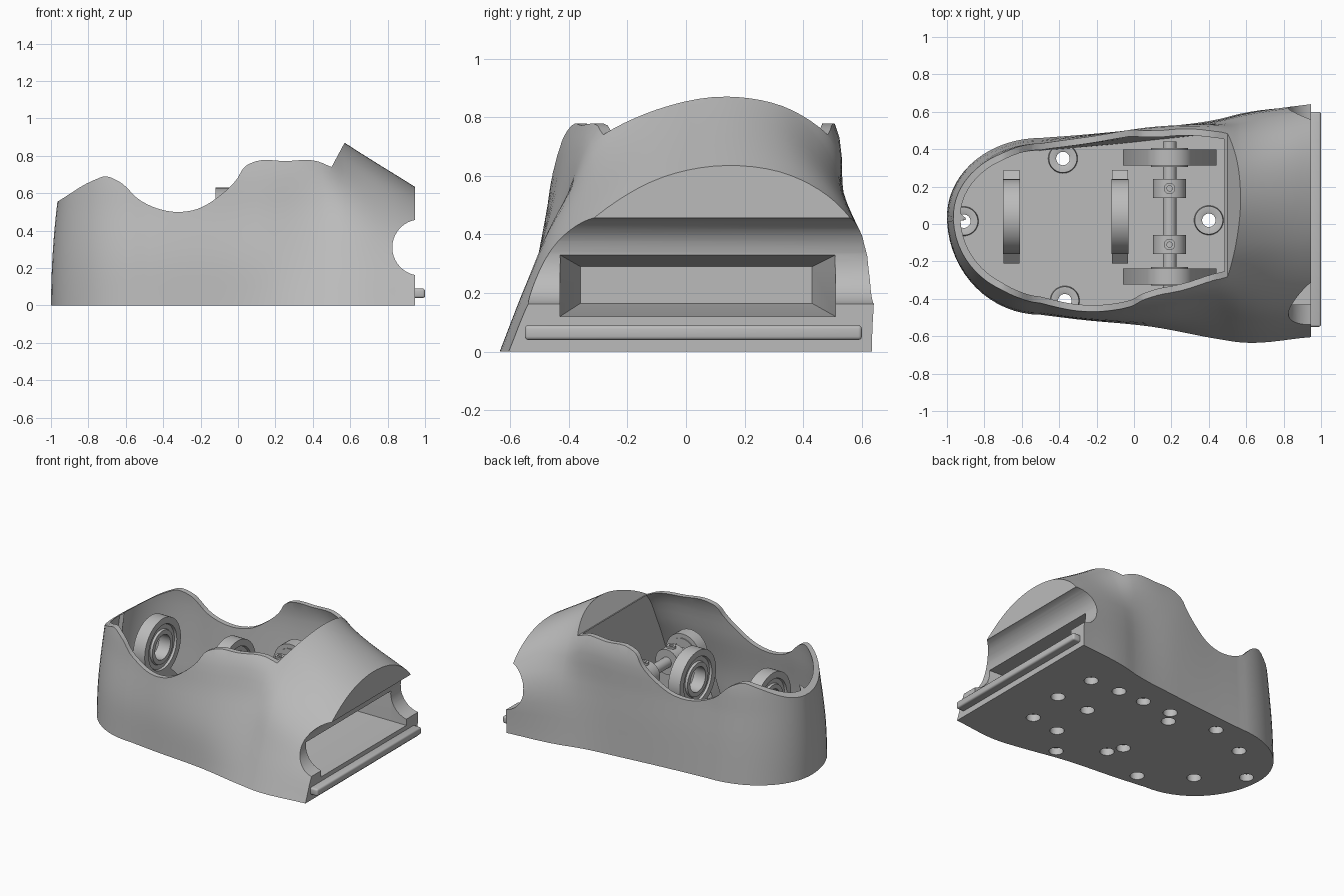
import bpy, bmesh, math
from mathutils import Vector, Matrix

if "Cube" in bpy.data.objects:
    bpy.data.objects.remove(bpy.data.objects["Cube"], do_unlink=True)

grey = bpy.data.materials.new("plain grey")
grey.use_nodes = True
grey.diffuse_color = (0.5, 0.5, 0.5, 1)
grey.node_tree.nodes["Principled BSDF"].inputs["Base Color"].default_value = (0.5, 0.5, 0.5, 1)


def finish(bm, name):
    """Turn a bmesh into a grey object."""
    bmesh.ops.recalc_face_normals(bm, faces=bm.faces)
    mesh = bpy.data.meshes.new(name)
    bm.to_mesh(mesh)
    bm.free()
    mesh.materials.append(grey)
    obj = bpy.data.objects.new(name, mesh)
    bpy.context.collection.objects.link(obj)
    return obj


def smooth(obj):
    bpy.ops.object.select_all(action='DESELECT')
    obj.select_set(True)
    bpy.context.view_layer.objects.active = obj
    bpy.ops.object.shade_smooth_by_angle(angle=math.radians(32))


def spline(points, steps, spacing):
    """Smooth curve through all points, with a given measure of spacing."""
    pts = [Vector(p) for p in points]
    gaps = [spacing(b - a) for a, b in zip(pts, pts[1:])]
    slopes = [(b - a) / g for a, b, g in zip(pts, pts[1:], gaps)]
    tangents = [slopes[0]]
    for i in range(1, len(gaps)):
        tangents.append((slopes[i - 1] * gaps[i] + slopes[i] * gaps[i - 1]) / (gaps[i] + gaps[i - 1]))
    tangents.append(slopes[-1])
    out = []
    for i, gap in enumerate(gaps):
        for k in range(steps):
            t = k / steps
            s = 1 - t
            out.append(pts[i] * ((1 + 2 * t) * s * s) + tangents[i] * (gap * t * s * s)
                       + pts[i + 1] * (t * t * (3 - 2 * t)) - tangents[i + 1] * (gap * t * t * s))
    return out + [pts[-1]]


def length(v):
    return v.length


def along_x(v):
    return v.x


def bridge(bm, a, b):
    for i in range(len(a)):
        j = (i + 1) % len(a)
        bm.faces.new((a[i], a[j], b[j], b[i]))


def loft(rings, name):
    """Skin closed rings and cap both ends."""
    bm = bmesh.new()
    rows = [[bm.verts.new(p) for p in ring] for ring in rings]
    for a, b in zip(rows, rows[1:]):
        bridge(bm, a, b)
    bm.faces.new(rows[0])
    bm.faces.new(rows[-1])
    return finish(bm, name)


def lathe(name, profile, centre, axis, sides=48):
    """Ring turned about an axis from a (radius, offset) outline."""
    turn = Vector((0, 0, 1)).rotation_difference(Vector(axis)).to_matrix()
    bm = bmesh.new()
    rows = []
    for k in range(sides):
        a = math.tau * k / sides
        rows.append([bm.verts.new(Vector(centre) + turn @ Vector((r * math.cos(a), r * math.sin(a), h)))
                     for r, h in profile])
    for k in range(sides):
        bridge(bm, rows[k], rows[(k + 1) % sides])
    smooth(finish(bm, name))


def tube(name, inner, outer, size, centre, axis):
    h = size / 2
    lathe(name, [(inner, -h), (inner, h), (outer, h), (outer, -h)], centre, axis)


def add_rod(bm, radius, size, matrix):
    bmesh.ops.create_cone(bm, cap_ends=True, segments=40, radius1=radius,
                          radius2=radius, depth=size, matrix=matrix)


def boolean(target, cutter, operation):
    mod = target.modifiers.new("cut", 'BOOLEAN')
    mod.operation, mod.solver, mod.object = operation, 'EXACT', cutter
    graph = bpy.context.evaluated_depsgraph_get()
    mesh = bpy.data.meshes.new_from_object(target.evaluated_get(graph))
    target.modifiers.clear()
    target.data = mesh
    bpy.data.objects.remove(cutter, do_unlink=True)


# Cross-sections (y, z) of the body from its round end to its mouth
sections = {
    -0.5: [(-.485, 0), (-.47, .25), (-.43, .5), (-.38, .77), (-.22, 1), (.02, 1.05),
           (.22, 1), (.4, .77), (.435, .45), (.46, 0)],
    -0.3: [(-.51, 0), (-.5, .25), (-.465, .5), (-.42, .77), (-.25, 1), (0, 1.05),
           (.25, 1), (.43, .77), (.46, .45), (.475, 0)],
    0.1: [(-.55, 0), (-.52, .25), (-.46, .5), (-.39, .77), (-.2, 1), (.1, 1.05),
          (.35, 1), (.5, .77), (.515, .45), (.515, 0)],
    0.45: [(-.615, 0), (-.52, .25), (-.42, .5), (-.29, .77), (-.1, .89), (.14, .95),
           (.34, .905), (.49, .77), (.54, .45), (.56, 0)],
    0.57: [(-.633, 0), (-.54, .24), (-.44, .47), (-.27, .695), (-.1, .81), (.14, .87),
           (.33, .825), (.47, .7), (.56, .45), (.59, 0)],
    0.945: [(-.605, 0), (-.53, .18), (-.43, .34), (-.27, .49), (-.08, .595), (.14, .635),
            (.36, .6), (.51, .51), (.615, .37), (.635, 0)],
}


def body_rings(inset=0.0, floor=0.0, x_max=2.0):
    curves = [spline([(x, y, z) for y, z in pts], 5, length) for x, pts in sections.items()]
    columns = [spline(column, 7, along_x) for column in zip(*curves)]
    rings = [list(r) for r in zip(*columns) if r[0].x < x_max]
    for ring in rings:
        for p in ring:
            p.z = max(p.z, floor)
            wall = 1 + max(0, 1 - 2 * p.z) if p.y > 0 else 1
            p.y -= wall * inset * max(-1, min(1, (p.y - 0.05) / 0.15))
    nose = []
    for k in range(16, 0, -1):
        a = math.radians(87) * k / 16
        t = math.sin(a)
        nose.append([Vector((p.x - (0.5 - inset) * t + 0.11 * p.z * p.z * t,
                             0.04 + (p.y - 0.04) * math.cos(a), p.z)) for p in rings[0]])
    return nose + rings


# Body: lofted hull trimmed to the wavy rim, then hollowed
body = loft(body_rings(), "body_shell")
rim = spline([(-1.1, .48), (-.965, .555), (-.77, .67), (-.71, .69), (-.64, .665), (-.52, .56),
              (-.42, .515), (-.33, .5), (-.22, .515), (-.1, .585), (-.01, .67), (.04, .745),
              (.1, .772), (.25, .772), (.42, .772), (.5, .74)], 5, length)
outline = [(p.x, p.y) for p in rim] + [(.57, .87), (.66, 1.04), (1.1, 1.04), (1.1, -.1), (-1.1, -.1)]
trim = loft([[(x, y, z) for x, z in outline] for y in (-1, 1)], "rim_trim")
boolean(body, trim, 'INTERSECT')
boolean(body, loft(body_rings(0.035, 0.06, 0.485), "cavity_cutter"), 'DIFFERENCE')

# Round groove across the mouth and the tapered slot inside it
bm = bmesh.new()
add_rod(bm, 0.15, 2, Matrix.Translation((0.975, 0, 0.31)) @ Matrix.Rotation(math.pi / 2, 4, 'X'))
boolean(body, finish(bm, "groove_cutter"), 'DIFFERENCE')


def slot_ring(x, y0, y1, z0, z1):
    return [(x, y0, z0), (x, y1, z0), (x, y1, z1), (x, y0, z1)]


slot = loft([slot_ring(1.05, -.43, .51, .12, .33), slot_ring(.83, -.43, .51, .12, .33),
             slot_ring(.55, -.36, .43, .165, .29)], "slot_cutter")
boolean(body, slot, 'DIFFERENCE')

# Screw holes under the base
bosses = [(-.38, .35), (-.91, .015), (.4, .02), (-.37, -.41)]
blind = [(.62, .32), (.4, .33), (.2, .33), (-.02, .33), (.65, .03), (.6, -.27), (.38, -.3),
         (.22, -.5), (-.03, -.3), (-.08, -.2), (-.08, .24), (-.66, .24), (-.66, -.2)]
bm = bmesh.new()
for spots, size in ((bosses, 0.3), (blind, 0.1)):
    for x, y in spots:
        add_rod(bm, 0.045, size, Matrix.Translation((x, y, 0)))
boolean(body, finish(bm, "hole_cutter"), 'DIFFERENCE')
smooth(body)

# Raised rings around the through holes
for x, y in bosses:
    lathe("screw_boss", [(.036, .05), (.036, .085), (.05, .09), (.075, .09), (.08, .05)],
          (x, y, 0), (0, 0, 1))

# Tongue along the mouth
bm = bmesh.new()
bmesh.ops.create_cube(bm, size=1, matrix=Matrix.Translation((.965, .025, .065))
                      @ Matrix.Diagonal((.07, 1.15, .05, 1)))
bmesh.ops.bevel(bm, geom=bm.edges[:], offset=0.012, segments=3, profile=0.5, affect='EDGES')
smooth(finish(bm, "mouth_tongue"))

# Cross bearings on tapered feet
axis_z = 0.43
bearing = [(.085, -.045), (.085, .045), (.115, .045), (.12, .03), (.15, .03), (.155, .045),
           (.2, .045), (.2, -.045), (.155, -.045), (.15, -.03), (.12, -.03), (.115, -.045)]
foot = [(-.25, .05), (-.25, .1), (-.09, .25), (.09, .25), (.25, .1), (.25, .05)]
for x in (-0.655, -0.075):
    lathe("cross_bearing", bearing, (x, .04, axis_z), (1, 0, 0))
    loft([[(x + d, .04 + w, z) for w, z in foot] for d in (-.043, .043)], "cross_bearing_foot")

# Pillow blocks carrying the axle
arch = [(.13 * math.cos(a), axis_z + .13 * math.sin(a))
        for a in (math.radians(155 - 13 * k) for k in range(11))]
block = [(-.25, .05), (-.25, .12)] + arch + [(.25, .12), (.25, .05)]
for y in (-0.28, 0.355):
    smooth(loft([[(.19 + w, y + d, z) for w, z in block] for d in (-.043, .043)], "axle_block"))
    tube("axle_bearing", 0.07, 0.1, 0.1, (.19, y, axis_z), (0, 1, 0))

# Axle with two clamped collars
bm = bmesh.new()
add_rod(bm, 0.036, 0.78, Matrix.Translation((.19, .05, axis_z)) @ Matrix.Rotation(math.pi / 2, 4, 'X'))
smooth(finish(bm, "axle"))
for y in (-0.11, 0.19):
    tube("axle_collar", 0.03, 0.088, 0.1, (.19, y, axis_z), (0, 1, 0))
    tube("collar_screw", 0.014, 0.03, 0.03, (.19, y, axis_z + .085), (0, 0, 1))
